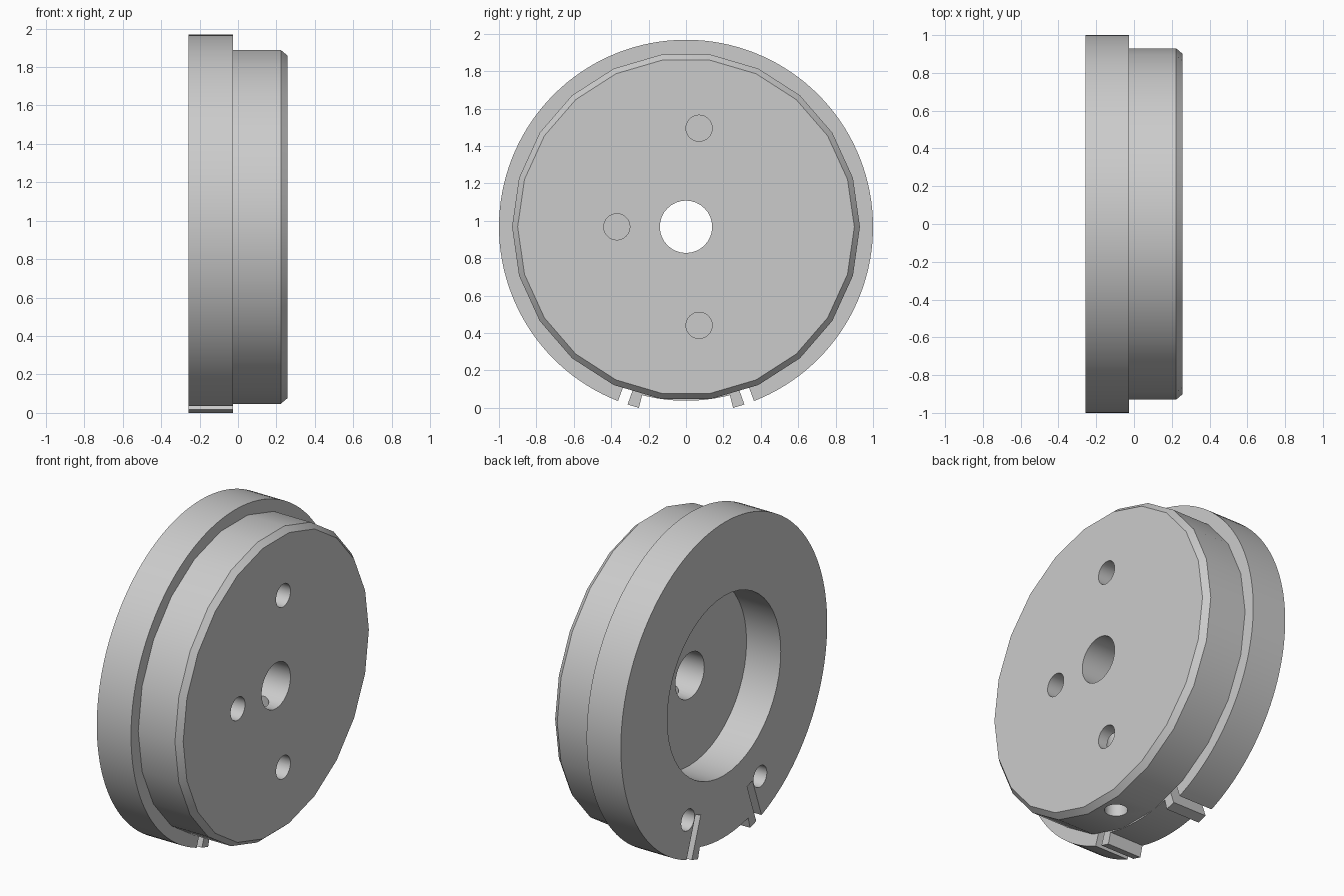
import bpy, bmesh
from math import sin, cos, radians, pi

if "Cube" in bpy.data.objects:
    bpy.data.objects.remove(bpy.data.objects["Cube"], do_unlink=True)

CZ = 0.968                              # height of the wheel axis
BACK, STEP, FACE = -0.258, -0.026, 0.258

grey = bpy.data.materials.new("plain grey")
grey.use_nodes = True
grey.diffuse_color = (0.6, 0.6, 0.6, 1)
grey.node_tree.nodes["Principled BSDF"].inputs["Base Color"].default_value = (0.6, 0.6, 0.6, 1)


def polar(r, deg, shift=0.0):
    """Point in the y-z plane; the angle starts at the bottom, shift is sideways."""
    a = radians(deg)
    return (r * sin(a) + shift * cos(a), -r * cos(a) + shift * sin(a))


def circle(r, n, y=0.0, z=0.0, start=90):
    pts = [polar(r, start + 360 * i / n) for i in range(n)]
    return [(y + p, z + q) for p, q in pts]


def loft(name, sections):
    """Join matching outlines placed along x into a closed solid."""
    bm = bmesh.new()
    rings = [[bm.verts.new((x, y, z + CZ)) for y, z in pts] for x, pts in sections]
    for a, b in zip(rings, rings[1:]):
        for i in range(len(a)):
            j = (i + 1) % len(a)
            bm.faces.new((a[i], a[j], b[j], b[i]))
    bm.faces.new(rings[0])
    bm.faces.new(rings[-1])
    bmesh.ops.recalc_face_normals(bm, faces=bm.faces)
    mesh = bpy.data.meshes.new(name)
    bm.to_mesh(mesh)
    bm.free()
    mesh.materials.append(grey)
    ob = bpy.data.objects.new(name, mesh)
    bpy.context.collection.objects.link(ob)
    return ob


def activate(ob):
    bpy.ops.object.select_all(action='DESELECT')
    ob.select_set(True)
    bpy.context.view_layer.objects.active = ob


def cut(ob, cutter):
    cutter.hide_render = True
    mod = ob.modifiers.new("hole", 'BOOLEAN')
    mod.operation, mod.solver, mod.object = 'DIFFERENCE', 'EXACT', cutter
    activate(ob)
    bpy.ops.object.modifier_apply(modifier=mod.name)
    bpy.data.objects.remove(cutter, do_unlink=True)


def bore(ob, x0, x1, r, y=0.0, z=0.0, n=32):
    ring = circle(r, n, y, z)
    cut(ob, loft("cutter", [(x0, ring), (x1, ring)]))


# Flange: round rim, relieved at the bottom between two slotted tabs
TAB, SLOT, HALF = 14.6, 19.75, 0.027
half = [polar(0.93, TAB * i / 8) for i in range(1, 9)]
half += [polar(1.0, TAB), polar(1.0, SLOT, -HALF), polar(0.74, SLOT, -HALF),
         polar(0.74, SLOT, HALF)]
rim_start = SLOT + 1.55
half += [polar(1.0, rim_start + (180 - rim_start) * i / 60) for i in range(60)]
outline = ([polar(0.93, 0)] + half + [polar(1.0, 180)]
           + [(-y, z) for y, z in reversed(half)])
flange = loft("flange", [(BACK, outline), (STEP, outline)])
bore(flange, BACK - 0.1, STEP + 0.1, 0.55, n=48)
for side in (-1, 1):
    bore(flange, BACK - 0.1, STEP - 0.01, 0.065, side * 0.35, -0.69)

# Boss: faceted drum with a chamfered front rim
drum, lip = circle(0.93, 22), circle(0.9, 22)
boss = loft("boss", [(STEP, drum), (FACE - 0.035, drum), (FACE, lip)])
bore(boss, STEP - 0.1, FACE + 0.1, 0.14)
for y, z in ((0.07, 0.527), (0.07, -0.527), (-0.37, 0)):
    bore(boss, FACE - 0.2, FACE + 0.1, 0.07, y, z)

# Radial set screw hole from the bottom of the boss up to the centre bore
bpy.ops.mesh.primitive_cylinder_add(vertices=32, radius=0.065, depth=1.0,
                                    location=(0.13, 0, CZ - 0.55))
cut(boss, bpy.context.active_object)

for ob in (flange, boss):
    activate(ob)
    bpy.ops.object.shade_smooth_by_angle(angle=pi / 6)
